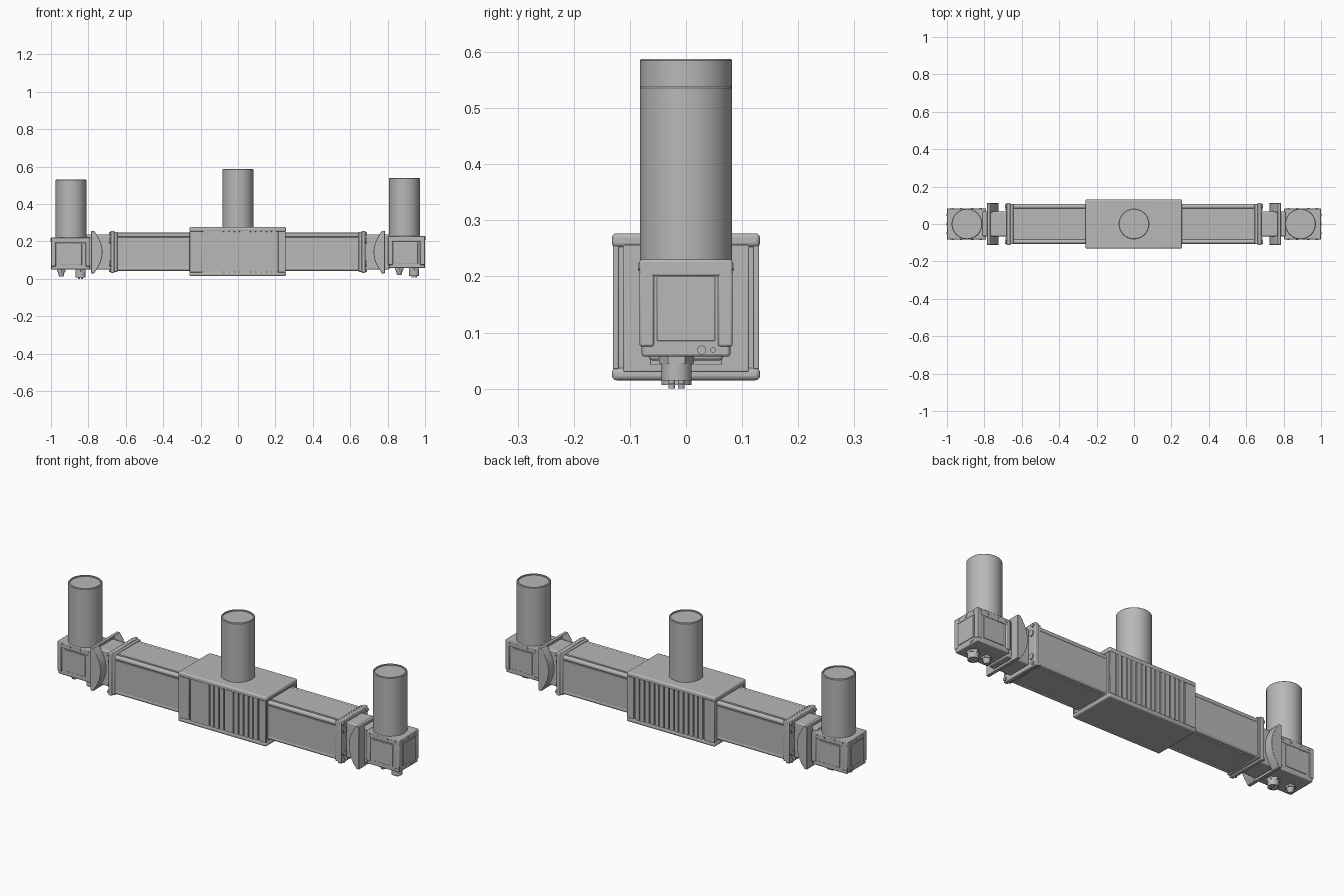
import bpy, bmesh, math
from mathutils import Matrix, Vector

old = bpy.data.objects.get("Cube")
if old:
    bpy.data.objects.remove(old, do_unlink=True)


def material(name, value):
    m = bpy.data.materials.new(name)
    m.use_nodes = True
    color = (value, value, value, 1)
    m.diffuse_color = color
    m.node_tree.nodes["Principled BSDF"].inputs["Base Color"].default_value = color
    return m


GREY = material("machine grey", 0.48)


def finish(name, bm, bevel=0, segments=2):
    bmesh.ops.recalc_face_normals(bm, faces=bm.faces)
    me = bpy.data.meshes.new(name)
    bm.to_mesh(me)
    bm.free()
    me.materials.append(GREY)
    ob = bpy.data.objects.new(name, me)
    bpy.context.collection.objects.link(ob)
    if bevel:
        mod = ob.modifiers.new("Bevel", "BEVEL")
        mod.width, mod.segments = bevel, segments
    bpy.ops.object.select_all(action="DESELECT")
    ob.select_set(True)
    bpy.context.view_layer.objects.active = ob
    bpy.ops.object.shade_smooth_by_angle(angle=math.radians(35))


def box(name, x, y, z, bevel=0.0, segments=2):
    bm = bmesh.new()
    size = Vector((x[1] - x[0], y[1] - y[0], z[1] - z[0]))
    mid = Vector((sum(x), sum(y), sum(z))) / 2
    bmesh.ops.create_cube(bm, size=1,
                          matrix=Matrix.Translation(mid) @ Matrix.Diagonal(size).to_4x4())
    finish(name, bm, bevel, segments)


def rod(name, start, end, r, r2=None, sides=24):
    a, b = Vector(start), Vector(end)
    turn = (b - a).to_track_quat("Z", "Y").to_matrix().to_4x4()
    bm = bmesh.new()
    bmesh.ops.create_cone(bm, cap_ends=True, segments=sides, radius1=r,
                          radius2=r if r2 is None else r2, depth=(b - a).length,
                          matrix=Matrix.Translation((a + b) / 2) @ turn)
    finish(name, bm)


def extrude(name, points, offset, bevel=0):
    bm = bmesh.new()
    face = bm.faces.new([bm.verts.new(p) for p in points])
    out = bmesh.ops.extrude_face_region(bm, geom=[face], use_keep_orig=True)
    verts = [v for v in out["geom"] if isinstance(v, bmesh.types.BMVert)]
    bmesh.ops.translate(bm, verts=verts, vec=offset)
    finish(name, bm, bevel)


# Motor can: turned profile with a raised rim and a sunk lid
def motor(name, x, z0, z1, r=0.082):
    profile = [(0, z0), (r, z0), (r, z1 - 0.003), (r - 0.003, z1),
               (r - 0.009, z1), (r - 0.009, z1 - 0.006), (0, z1 - 0.006)]
    bm = bmesh.new()
    verts = [bm.verts.new((a, 0, b)) for a, b in profile]
    edges = [bm.edges.new(p) for p in zip(verts, verts[1:])]
    bmesh.ops.spin(bm, geom=verts + edges, cent=(0, 0, 0), axis=(0, 0, 1),
                   angle=math.tau, steps=64)
    bmesh.ops.remove_doubles(bm, verts=bm.verts, dist=1e-5)
    bmesh.ops.translate(bm, verts=bm.verts, vec=(x, 0, 0))
    finish(name, bm)


# Central carriage: core, cover plates, side ribs
box("carriage_core", (-0.255, 0.25), (-0.122, 0.122), (0.02, 0.27))
box("carriage_top", (-0.26, 0.256), (-0.132, 0.132), (0.252, 0.277), 0.008, 3)
box("carriage_bottom", (-0.26, 0.256), (-0.132, 0.132), (0.015, 0.037), 0.008, 3)
for side, label in ((-1, "front"), (1, "back")):
    y = sorted((side * 0.12, side * 0.13))
    for x0, x1 in ((-0.258, -0.195), (0.215, 0.254)):
        box(label + "_end_panel", (x0, x1), y, (0.035, 0.255), 0.002)
    for i in range(14):
        x0 = -0.188 + i * 0.0285
        wide = 0.0285 if side < 0 and i in (0, 1, 2, 7) else 0.023
        box(label + "_rib", (x0, x0 + wide), y, (0.035, 0.255))
motor("center_motor", 0, 0.27, 0.588)

# Beams, couplings and flanges, mirrored about the carriage
for s, label in ((-1, "right"), (1, "left")):
    def span(a, b):
        return tuple(sorted((s * a, s * b)))

    half = [(0.082, 0.042), (0.086, 0.055), (0.105, 0.06),
            (0.105, 0.222), (0.086, 0.227), (0.082, 0.248)]
    loop = half + [(-y, z) for y, z in reversed(half)]
    extrude(label + "_beam", [(s * 0.24, y, z) for y, z in loop], (s * 0.425, 0, 0))
    for y in (-0.094, 0.094):
        for z in (0.055, 0.234):
            rod(label + "_beam_rail", (s * 0.25, y, z), (s * 0.65, y, z), 0.0125)

    box(label + "_beam_flange", span(0.66, 0.682), (-0.112, 0.112), (0.032, 0.257), 0.004)
    box(label + "_beam_collar", span(0.645, 0.662), (-0.108, 0.108), (0.038, 0.252), 0.003)
    box(label + "_neck", span(0.67, 0.81), (-0.066, 0.066), (0.05, 0.237), 0.006)
    box(label + "_neck_plate", span(0.765, 0.785), (-0.085, 0.085), (0.055, 0.23), 0.004)
    for z in (0.03, 0.242):
        box(label + "_flange_bar", span(0.768, 0.785), (-0.112, 0.112), (z, z + 0.014), 0.002)

    # Crescent ears on both sides of the coupling
    arc = []
    for i in range(17):
        t = -1 + i / 8
        arc.append((s * (0.725 + 0.045 * t * t), 0.143 + 0.113 * t))
    arc += [(s * 0.785, 0.256), (s * 0.785, 0.03)]
    for y in (-0.112, 0.062):
        extrude(label + "_ear", [(x, y, z) for x, z in arc], (0, 0.05, 0), 0.002)

    # Flange bolts and dowels
    for y in (-1, 1):
        for z in (-1, 1):
            py, pz = y * 0.098, 0.143 + z * 0.098
            rod(label + "_flange_bolt", (s * 0.67, py, pz), (s * 0.69, py, pz), 0.009, sides=16)
            py, pz = y * 0.088, 0.143 + z * 0.061
            rod(label + "_flange_dowel", (s * 0.67, py, pz), (s * 0.688, py, pz), 0.015, sides=20)


# Corner gearbox with motor, cover panels, bolts and sockets
def gearbox(label, s, x0, x1, z0, motor_x, small_x, big_x):
    z1 = z0 + 0.173
    mid = (x0 + x1) / 2
    outer = x1 if s > 0 else x0
    box(label + "_gearbox", (x0 + 0.003, x1 - 0.003), (-0.079, 0.079), (z0, z1 - 0.002), 0.005)
    box(label + "_gearbox_top", (x0, x1), (-0.083, 0.083), (z1 - 0.03, z1), 0.004)
    for x in (x0 + 0.013, x1 - 0.013):
        for y in (-0.07, 0.07):
            box(label + "_corner_post", (x - 0.013, x + 0.013), (y - 0.013, y + 0.013),
                (z0 + 0.018, z1 - 0.015), 0.004)
    box(label + "_end_cover", sorted((outer, outer - s * 0.01)), (-0.052, 0.052),
        (z0 + 0.028, z1 - 0.03), 0.002)
    for y in (-0.05, 0, 0.05):
        rod(label + "_end_bolt", (outer - s * 0.01, y, z1 - 0.013),
            (outer + s * 0.002, y, z1 - 0.013), 0.007 if y else 0.009, sides=16)
    for y in (0.028, 0.048):
        rod(label + "_end_plug", (outer - s * 0.01, y, z0 + 0.012),
            (outer, y, z0 + 0.012), 0.008 if y < 0.04 else 0.005, sides=16)
    for side in (-1, 1):
        box(label + "_side_cover", (mid - 0.06, mid + 0.06),
            sorted((side * 0.075, side * 0.082)), (z0 + 0.025, z1 - 0.035), 0.002)
        for dx in (-0.075, -0.03, 0.03, 0.075):
            rod(label + "_side_bolt", (mid + dx, side * 0.075, z1 - 0.013),
                (mid + dx, side * 0.0855, z1 - 0.013), 0.006, sides=16)
    motor(label + "_motor", motor_x, z1 - 0.005, z1 + 0.309)

    # Round sockets underneath
    y = -0.017
    rod(label + "_big_socket_nut", (big_x, y, z0 + 0.005), (big_x, y, z0 - 0.012), 0.031, sides=6)
    rod(label + "_big_socket", (big_x, y, z0), (big_x, y, z0 - 0.042), 0.027)
    for i in range(4):
        a = math.tau * (i + 0.5) / 4
        px, py = big_x + 0.012 * math.cos(a), y + 0.012 * math.sin(a)
        rod(label + "_pin", (px, py, z0 - 0.04), (px, py, z0 - 0.049), 0.006, sides=12)
    rod(label + "_small_socket_nut", (small_x, y, z0 + 0.005), (small_x, y, z0 - 0.01), 0.025, sides=6)
    rod(label + "_small_socket", (small_x, y, z0), (small_x, y, z0 - 0.035), 0.022, 0.012)


gearbox("right", -1, -1.0, -0.79, 0.049, -0.893, -0.945, -0.842)
gearbox("left", 1, 0.803, 1.0, 0.057, 0.89, 0.862, 0.942)
